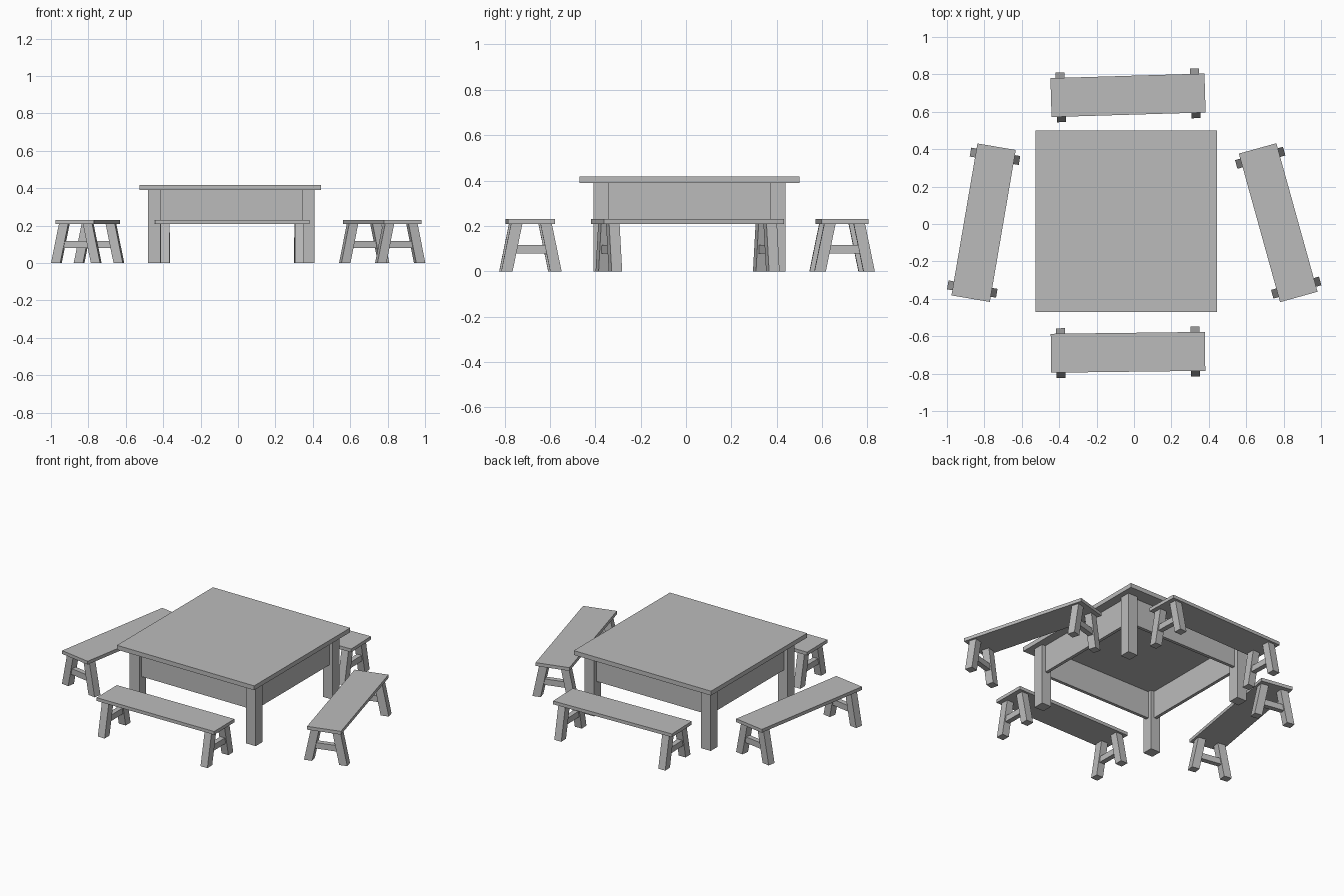
import bpy, bmesh, math
from mathutils import Matrix, Vector

cube = bpy.data.objects.get("Cube")
if cube:
    bpy.data.objects.remove(cube, do_unlink=True)

grey = bpy.data.materials.new("plain_grey")
grey.use_nodes = True
grey.diffuse_color = (0.5, 0.5, 0.5, 1)
grey.node_tree.nodes["Principled BSDF"].inputs["Base Color"].default_value = (0.5, 0.5, 0.5, 1)


def box(name, lo, hi, place=Matrix(), splay=0.0):
    """Box between two corners; splay shifts its foot along y, then place moves it."""
    lo, hi = Vector(lo), Vector(hi)
    bm = bmesh.new()
    bmesh.ops.create_cube(bm, size=1)
    for v in bm.verts:
        foot = v.co.z < 0
        v.co = (lo + hi) / 2 + v.co * (hi - lo)
        if foot:
            v.co.y += splay
    mesh = bpy.data.meshes.new(name)
    bm.to_mesh(mesh)
    bm.free()
    mesh.materials.append(grey)
    obj = bpy.data.objects.new(name, mesh)
    obj.matrix_world = place
    bpy.context.collection.objects.link(obj)


# Table: slab, four square legs, hollow ring of thin aprons
UNDER = 0.39
box("table_top", (-0.527, -0.47, UNDER), (0.443, 0.5, 0.418))
leg_x, leg_y, half = (-0.447, 0.376), (-0.373, 0.404), 0.034
for x in leg_x:
    for y in leg_y:
        box("table_leg", (x - half, y - half, 0), (x + half, y + half, UNDER))
low, thin = 0.215, 0.01
for y in leg_y:
    box("table_apron", (leg_x[0], y - thin, low), (leg_x[1], y + thin, UNDER))
for x in leg_x:
    box("table_apron", (x - thin, leg_y[0], low), (x + thin, leg_y[1], UNDER))


# Bench: plank on two A-shaped trestles
def bench(name, x, y, degrees):
    place = Matrix.Translation((x, y, 0)) @ Matrix.Rotation(math.radians(degrees), 4, "Z")
    box(name + "_seat", (-0.412, -0.104, 0.209), (0.412, 0.104, 0.23), place)
    for end in (-0.36, 0.36):
        a, b = end - 0.024, end + 0.024
        box(name + "_leg", (a, 0.04, 0), (b, 0.09, 0.209), place, 0.043)
        box(name + "_leg", (a, -0.09, 0), (b, -0.04, 0.209), place, -0.043)
        box(name + "_crossbar", (end - 0.016, -0.075, 0.079), (end + 0.016, 0.075, 0.117), place)


bench("front_bench", -0.032, -0.686, 0.7)
bench("back_bench", -0.032, 0.688, 1.7)
bench("right_bench", -0.804, 0.007, 80.3)
bench("left_bench", 0.771, 0.007, -74.5)
